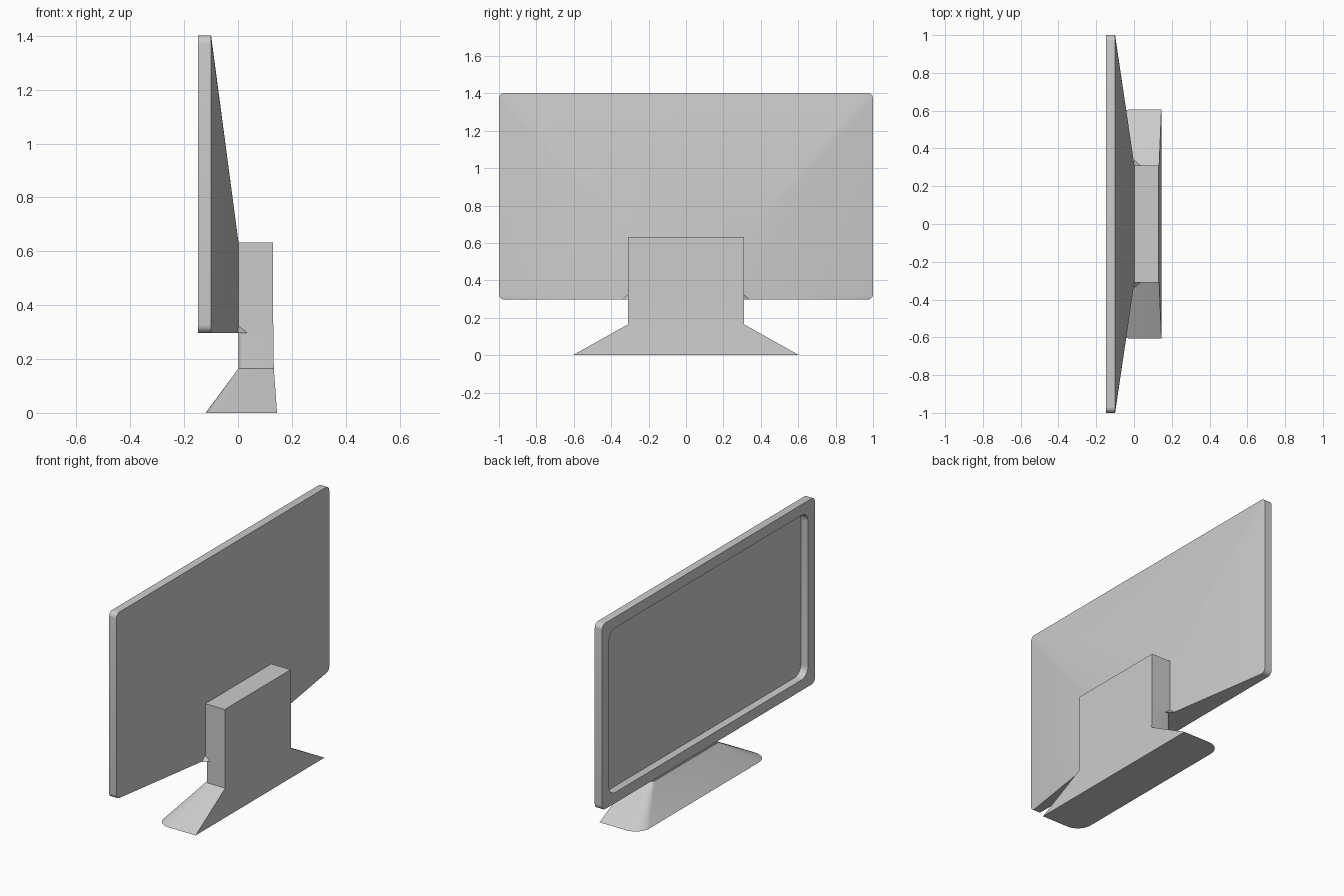
import bpy, bmesh, math

if "Cube" in bpy.data.objects:
    bpy.data.objects.remove(bpy.data.objects["Cube"])


def rounded_rect(u0, u1, v0, v1, radii, n=6):
    """Points of a rectangle, corners ordered (u0,v0) (u1,v0) (u1,v1) (u0,v1)."""
    pts = []
    corners = [(u0, v0, 1, 1), (u1, v0, -1, 1), (u1, v1, -1, -1), (u0, v1, 1, -1)]
    for k, (u, v, su, sv) in enumerate(corners):
        r = radii[k]
        for i in range(n + 1):
            a = math.pi + k * math.pi / 2 + i / n * math.pi / 2
            pts.append((u + su * r + r * math.cos(a), v + sv * r + r * math.sin(a)))
    return pts


def loft(name, rings, cap_start=True, cap_end=True):
    bm = bmesh.new()
    loops = [[bm.verts.new(p) for p in ring] for ring in rings]
    for a, b in zip(loops, loops[1:]):
        for i in range(len(a)):
            j = (i + 1) % len(a)
            bm.faces.new((a[i], a[j], b[j], b[i]))
    if cap_start:
        bm.faces.new(loops[0])
    if cap_end:
        bm.faces.new(loops[-1])
    bmesh.ops.remove_doubles(bm, verts=bm.verts[:], dist=1e-5)
    bmesh.ops.recalc_face_normals(bm, faces=bm.faces[:])
    me = bpy.data.meshes.new(name)
    bm.to_mesh(me)
    bm.free()
    ob = bpy.data.objects.new(name, me)
    bpy.context.collection.objects.link(ob)
    bpy.ops.object.select_all(action='DESELECT')
    bpy.context.view_layer.objects.active = ob
    ob.select_set(True)
    bpy.ops.object.shade_smooth_by_angle(angle=math.radians(30))
    return ob


def upright(x, y, z0, z1, r):
    return [(x, v, w) for v, w in rounded_rect(-y, y, z0, z1, [r] * 4)]


def level(z, x0, x1, y, r):
    return [(u, v, z) for u, v in rounded_rect(x0, x1, -y, y, [r, 0, 0, r])]


# screen casing: tapered back, rim, bezel and recess walls
recess = upright(-0.101, 0.935, 0.36, 1.338, 0.06)
loft("screen_casing", [
    upright(0.002, 0.31, 0.297, 0.632, 0.0),
    upright(-0.1, 1.0, 0.297, 1.402, 0.03),
    upright(-0.148, 1.0, 0.297, 1.402, 0.03),
    upright(-0.148, 0.935, 0.36, 1.338, 0.06),
    recess,
], cap_end=False)

# display surface at the bottom of the recess
panel = loft("display_panel", [recess], cap_end=False)
if panel.data.polygons[0].normal.x > 0:
    panel.data.flip_normals()

# neck block flaring into the foot, rounded toward the screen side
loft("stand", [
    level(0.0, -0.12, 0.145, 0.605, 0.09),
    level(0.165, 0.002, 0.133, 0.31, 0.02),
    level(0.3, 0.002, 0.131, 0.31, 0.02),
    level(0.3, 0.002, 0.131, 0.31, 0.0),
    level(0.632, 0.002, 0.13, 0.31, 0.0),
])

# small gussets where the casing bottom meets the neck
for side, s in (("left", -1), ("right", 1)):
    foot = [(0.0, 0.31 * s, 0.297), (0.0, 0.34 * s, 0.297), (0.035, 0.31 * s, 0.297)]
    loft(side + "_gusset", [foot, [(0.0, 0.31 * s, 0.325)] * 3], cap_end=False)
